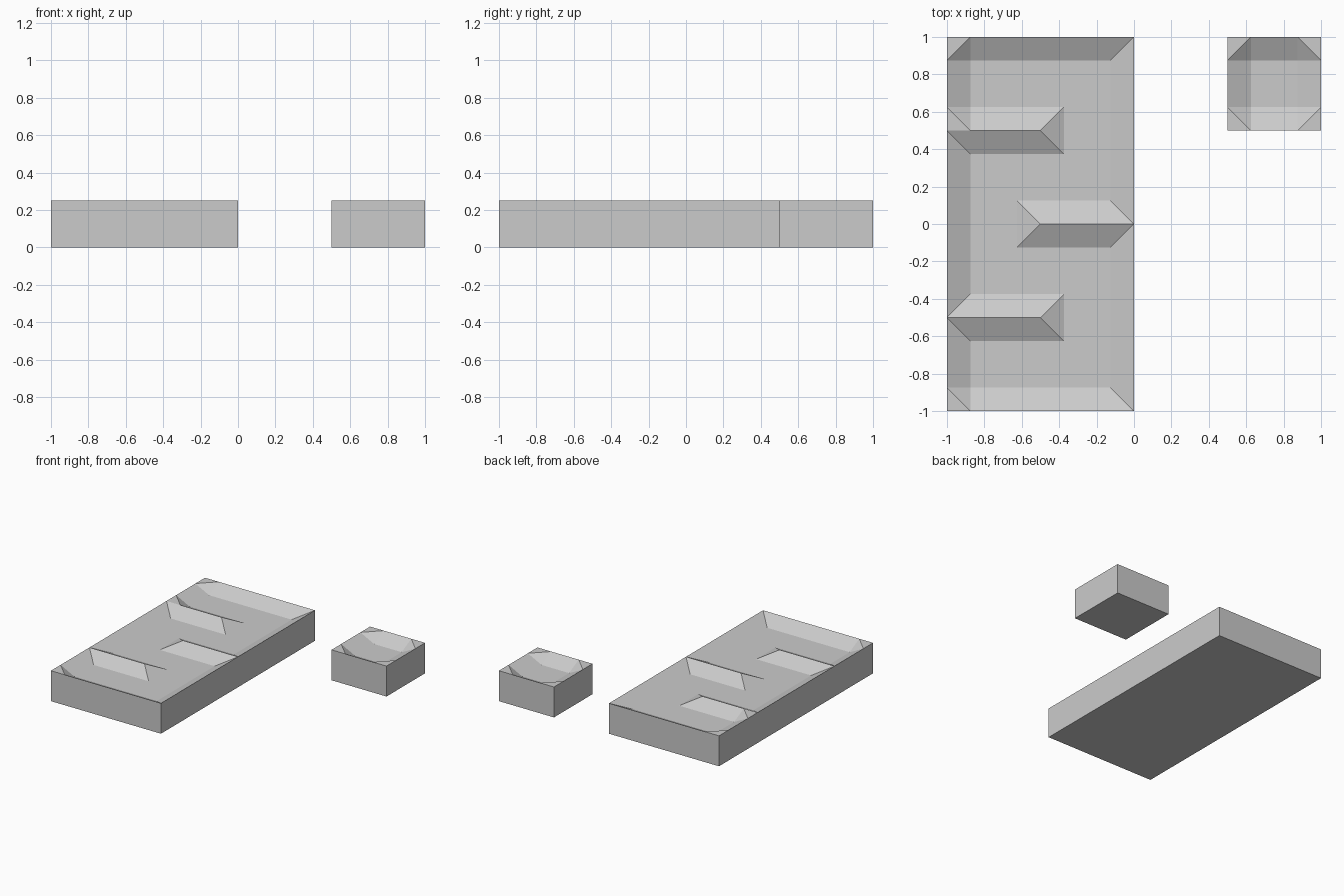
import bpy
import bmesh
from mathutils import Matrix, Vector

STEP = 0.125   # run of every bank
RIM = 0.25     # height of rims and ridge crests
FLOOR = 0.1875

cube = bpy.data.objects.get("Cube")
if cube:
    bpy.data.objects.remove(cube, do_unlink=True)

grey = bpy.data.materials.new("plain grey")
grey.use_nodes = True
colour = (0.6, 0.6, 0.6, 1.0)
grey.diffuse_color = colour
grey.node_tree.nodes["Principled BSDF"].inputs["Base Color"].default_value = colour


def same(a, b):
    return abs(a - b) < 0.01


def sunken_block(name, x0, x1, y0, y1, ridges, chamfered):
    """Block with a sunken top; ridges are (x start, x end, y) crest lines and
    chamfered lists the centres of corner cells that are cut off diagonally."""
    bm = bmesh.new()
    centre = Matrix.Translation(((x0 + x1) / 2, (y0 + y1) / 2, 0))
    size = Matrix.Diagonal(((x1 - x0) / 2, (y1 - y0) / 2, 1, 1))
    bmesh.ops.create_grid(bm, x_segments=round((x1 - x0) / STEP),
                          y_segments=round((y1 - y0) / STEP),
                          size=1, matrix=centre @ size)

    # Raise rim and ridge crests above the floor
    for v in bm.verts:
        x, y, _ = v.co
        on_rim = same(x, x0) or same(x, x1) or same(y, y0) or same(y, y1)
        on_ridge = any(a - 0.01 < x < b + 0.01 and same(y, c) for a, b, c in ridges)
        v.co.z = RIM if on_rim or on_ridge else FLOOR

    # Fold each corner cell along its hip or valley, or across it if chamfered
    for face in list(bm.faces):
        vs = list(face.verts)
        high = [v for v in vs if v.co.z > FLOOR + 0.01]
        if len(high) not in (1, 3):
            continue
        odd = high[0] if len(high) == 1 else next(v for v in vs if v not in high)
        mid = face.calc_center_median()
        cut = any(same(mid.x, p[0]) and same(mid.y, p[1]) for p in chamfered)
        i = (vs.index(odd) + cut) % 4
        bmesh.utils.face_split(face, vs[i], vs[(i + 2) % 4])

    # Outer walls and base
    border = [e for e in bm.edges if e.is_boundary]
    made = bmesh.ops.extrude_edge_only(bm, edges=border)["geom"]
    for v in made:
        if isinstance(v, bmesh.types.BMVert):
            v.co.z = 0
    bmesh.ops.contextual_create(bm, geom=[e for e in bm.edges if e.is_boundary])
    bmesh.ops.recalc_face_normals(bm, faces=bm.faces[:])
    bmesh.ops.dissolve_limit(bm, angle_limit=0.01, verts=bm.verts[:], edges=bm.edges[:])

    mesh = bpy.data.meshes.new(name)
    bm.to_mesh(mesh)
    bm.free()
    mesh.materials.append(grey)
    bpy.context.collection.objects.link(bpy.data.objects.new(name, mesh))


def corner_cells(xs, ys):
    return [(x, y) for x in xs for y in ys]


h = STEP / 2

# Long block with three staggered ridges
sunken_block("long_block", -1, 0, -1, 1,
             ridges=[(-1, -0.5, 0.5), (-0.5, 0, 0), (-1, -0.5, -0.5)],
             chamfered=corner_cells([-1 + h], [-1 + h, 0.5 + h, 1 - h]))

# Small square block with a plain bowl
sunken_block("small_block", 0.5, 1, 0.5, 1, ridges=[],
             chamfered=corner_cells([0.5 + h, 1 - h], [0.5 + h, 1 - h]))
